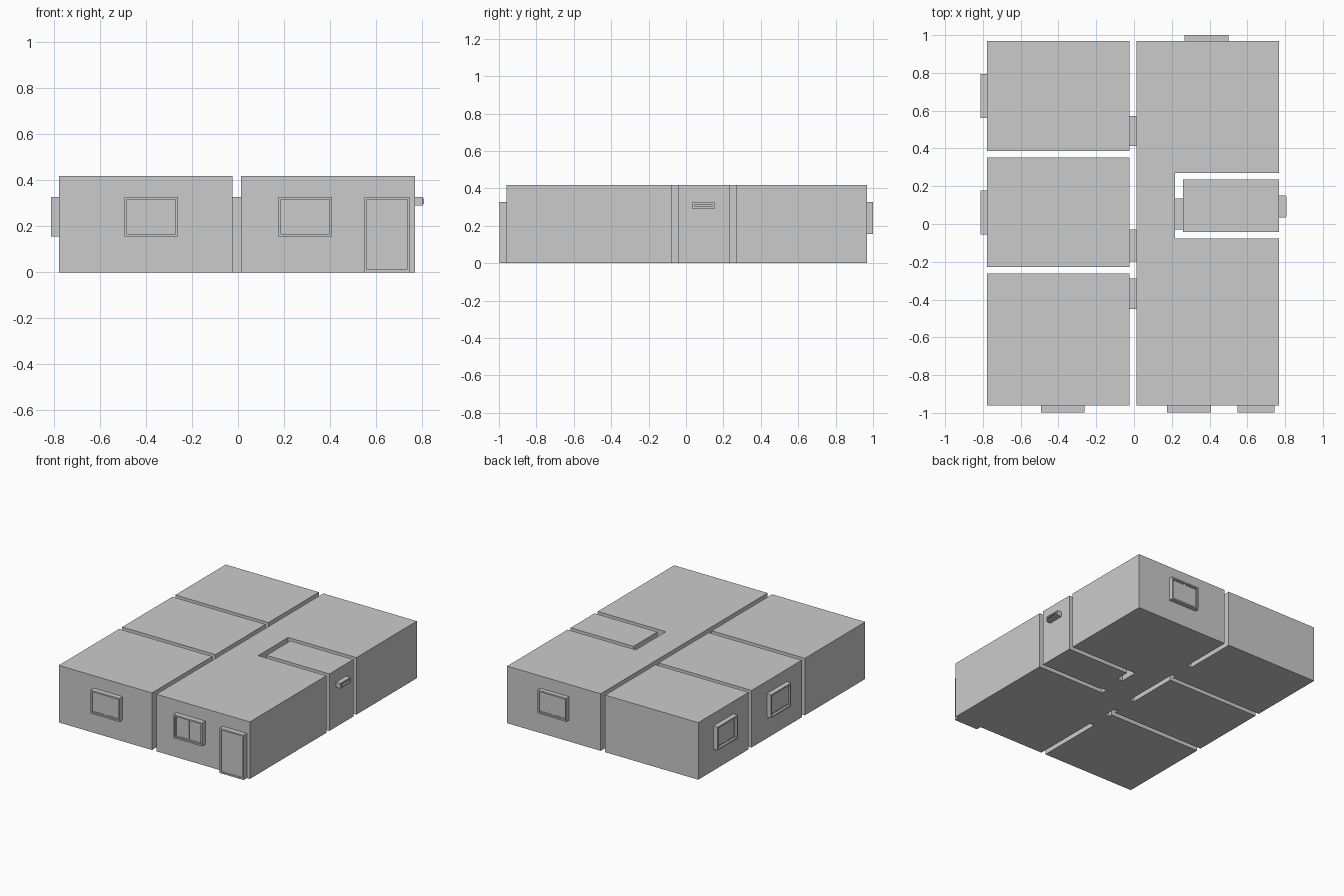
import bpy, bmesh

if "Cube" in bpy.data.objects:
    bpy.data.objects.remove(bpy.data.objects["Cube"])

H = 0.417      # room height
HEAD = 0.327   # top of doors and windows


def finish(name, bm):
    bmesh.ops.recalc_face_normals(bm, faces=bm.faces[:])
    me = bpy.data.meshes.new(name)
    bm.to_mesh(me)
    bm.free()
    ob = bpy.data.objects.new(name, me)
    bpy.context.collection.objects.link(ob)
    return ob


def room(name, outline):
    bm = bmesh.new()
    face = bm.faces.new([bm.verts.new((x, y, 0)) for x, y in outline])
    ext = bmesh.ops.extrude_face_region(bm, geom=[face], use_keep_orig=True)
    top = [v for v in ext["geom"] if isinstance(v, bmesh.types.BMVert)]
    bmesh.ops.translate(bm, verts=top, vec=(0, 0, H))
    finish(name, bm)


def rect(x0, x1, y0, y1):
    return [(x0, y0), (x1, y0), (x1, y1), (x0, y1)]


def frame(bm, u0, u1, z0, z1, d0, d1, t):
    """Rectangular ring of thickness t, spanning depth d0..d1 (u, d, z)."""
    rings = []
    for d in (d0, d1):
        for k in (0, t):
            rings.append([bm.verts.new(p) for p in (
                (u0 + k, d, z0 + k), (u1 - k, d, z0 + k),
                (u1 - k, d, z1 - k), (u0 + k, d, z1 - k))])
    for a, b in ((0, 1), (1, 3), (3, 2), (2, 0)):
        for i in range(4):
            j = (i + 1) % 4
            bm.faces.new((rings[a][i], rings[a][j], rings[b][j], rings[b][i]))


def box(bm, u0, u1, z0, z1, d0, d1):
    vs = bmesh.ops.create_cube(bm, size=1)["verts"]
    for v in vs:
        v.co = ((u0, u1)[v.co.x > 0], (d0, d1)[v.co.y > 0], (z0, z1)[v.co.z > 0])


def opening(name, axis, u0, u1, z0, inner, outer, panes, recess=0.008, t=0.011):
    """Lining with panels; built along x, then swapped for walls facing x."""
    bm = bmesh.new()
    s = 1 if outer > inner else -1
    frame(bm, u0, u1, z0, HEAD, inner, outer, t)
    w = (u1 - u0 - 2 * t) / panes
    face = outer - s * recess
    for i in range(panes):
        a = u0 + t + i * w
        if panes == 2:       # window sash and glass
            frame(bm, a, a + w, z0 + t, HEAD - t, face, face - s * 0.01, 0.006)
            box(bm, a + 0.006, a + w - 0.006, z0 + t + 0.006, HEAD - t - 0.006,
                *sorted((face - s * 0.003, face - s * 0.007)))
        else:                # plain leaf
            box(bm, a, a + w, z0 + t, HEAD - t, *sorted((face, face - s * 0.01)))
    if axis == "x":
        for v in bm.verts:
            v.co = (v.co.y, v.co.x, v.co.z)
    finish(name, bm)


# Rooms
for name, y0, y1 in (("back_bedroom", 0.386, 0.968),
                     ("middle_bedroom", -0.227, 0.352),
                     ("front_bedroom", -0.96, -0.263)):
    room(name, rect(-0.777, -0.024, y0, y1))
room("living_room", [(0.012, -0.96), (0.768, -0.96), (0.768, -0.077), (0.217, -0.077),
                     (0.217, 0.27), (0.768, 0.27), (0.768, 0.968), (0.012, 0.968)])
room("bathroom", rect(0.26, 0.768, -0.042, 0.235))

# Windows
WZ = 0.156
for name, u0 in (("front_window_left", -0.493), ("front_window_right", 0.176)):
    opening(name, "y", u0, u0 + 0.232, WZ, -0.96, -0.998, 2)
opening("back_window", "y", 0.268, 0.5, WZ, 0.968, 1.0, 2)
for name, u0 in (("left_window_back", 0.562), ("left_window_middle", -0.055)):
    opening(name, "x", u0, u0 + 0.232, WZ, -0.777, -0.812, 2, recess=0.016)

# Small bathroom window with a slightly proud sash
opening("bathroom_window", "x", 0.034, 0.152, 0.29, 0.768, 0.803, 1, recess=0.01, t=0.007)
bm = bmesh.new()
frame(bm, 0.041, 0.145, 0.297, 0.32, 0.793, 0.808, 0.006)
for v in bm.verts:
    v.co = (v.co.y, v.co.x, v.co.z)
finish("bathroom_sash", bm)

# Doors
opening("front_door", "y", 0.549, 0.744, 0, -0.96, -0.998, 1)
for name, u0, u1 in (("back_bedroom_door", 0.413, 0.573),
                     ("middle_bedroom_door", -0.198, -0.03),
                     ("front_bedroom_door", -0.449, -0.289)):
    opening(name, "x", u0, u1, 0, -0.024, 0.012, 1)
opening("bathroom_door", "x", -0.03, 0.135, 0, 0.26, 0.217, 1)
